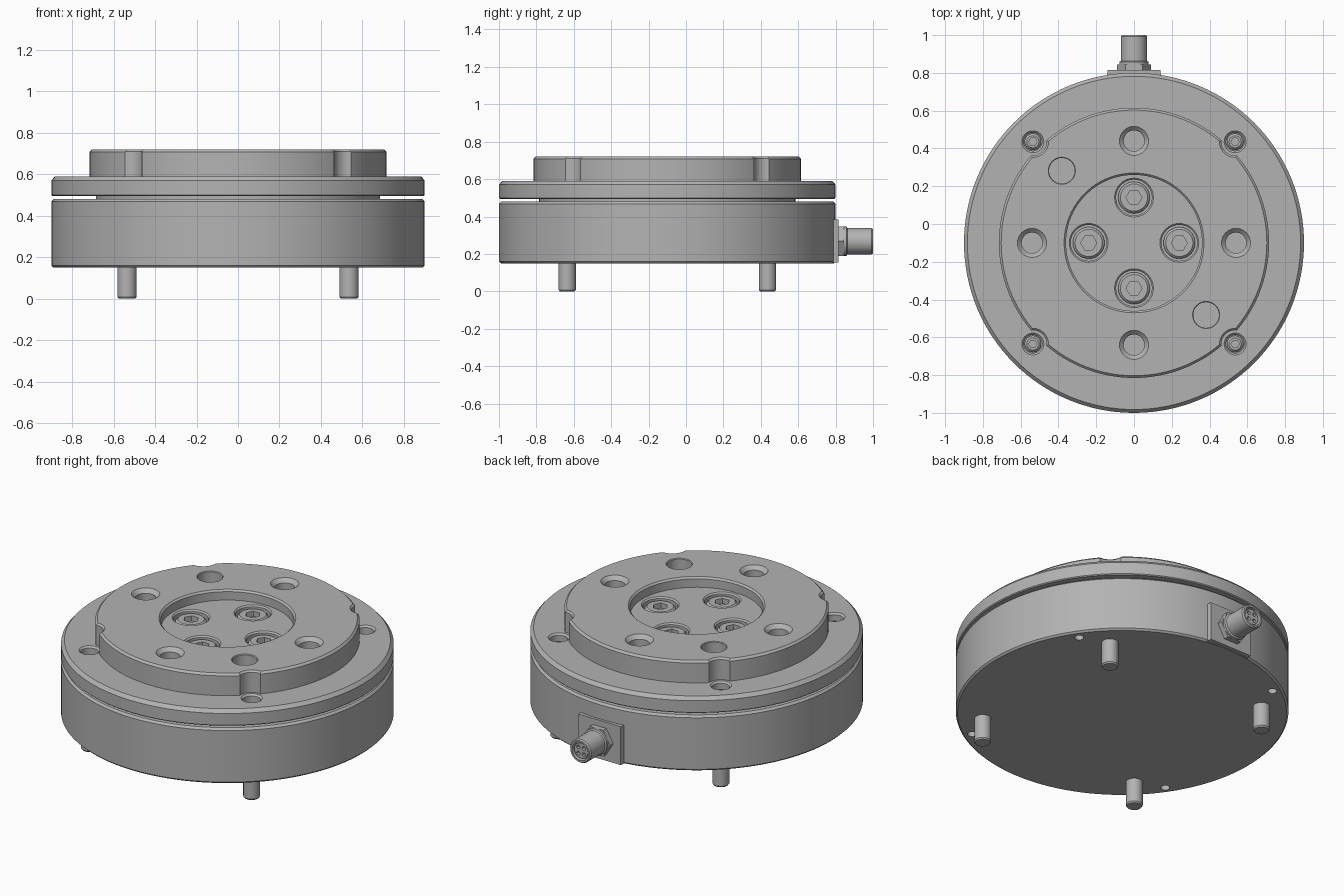
import bpy, bmesh
from math import pi, sin, cos, radians
from mathutils import Matrix, Vector

old = bpy.data.objects.get("Cube")
if old:
    bpy.data.objects.remove(old, do_unlink=True)

CY = -0.1                      # disc axis in y
grey = bpy.data.materials.new("machined grey")
grey.use_nodes = True
grey.diffuse_color = (0.45, 0.45, 0.45, 1)
grey.node_tree.nodes["Principled BSDF"].inputs["Base Color"].default_value = (0.45, 0.45, 0.45, 1)
TO_BACK = Matrix.Rotation(-pi / 2, 4, 'X')   # turns a z axis into +y


def finish(name, bm):
    me = bpy.data.meshes.new(name)
    bm.to_mesh(me)
    bm.free()
    me.materials.append(grey)
    ob = bpy.data.objects.new(name, me)
    bpy.context.collection.objects.link(ob)
    return ob


def lathe(name, profile, at=(0, 0, 0), n=32, turn=None):
    """Closed solid turned from (radius, height) pairs; ends are joined to the axis."""
    bm = bmesh.new()
    pts = [(0, profile[0][1])] + list(profile) + [(0, profile[-1][1])]
    vs = [bm.verts.new((r, 0, z)) for r, z in pts]
    es = [bm.edges.new(p) for p in zip(vs, vs[1:])]
    bmesh.ops.spin(bm, geom=vs + es, cent=(0, 0, 0), axis=(0, 0, 1),
                   angle=2 * pi, steps=n, use_merge=True)
    bmesh.ops.remove_doubles(bm, verts=bm.verts, dist=1e-5)
    bmesh.ops.recalc_face_normals(bm, faces=bm.faces)
    bm.transform(Matrix.Translation(at) @ (turn or Matrix()))
    return finish(name, bm)


def select_only(ob):
    bpy.ops.object.select_all(action='DESELECT')
    ob.select_set(True)
    bpy.context.view_layer.objects.active = ob


def cut(ob, cutter):
    """Subtract a cutter and discard it."""
    cutter.hide_render = True
    select_only(ob)
    mod = ob.modifiers.new("cut", 'BOOLEAN')
    mod.operation, mod.solver, mod.object = 'DIFFERENCE', 'EXACT', cutter
    bpy.ops.object.modifier_apply(modifier=mod.name)
    bpy.data.objects.remove(cutter, do_unlink=True)


def hole(ob, x, y, r, top, depth, flare=0.0, n=32):
    """Blind hole with an optional chamfered mouth."""
    prof = [(r, top - depth), (r, top - flare), (r + flare, top), (r + flare, top + 0.1)]
    if not flare:
        prof = [(r, top - depth), (r, top + 0.1)]
    cut(ob, lathe("cutter", prof, (x, y, 0), n))


def around(radius, start, count=4):
    for i in range(count):
        a = radians(start) + 2 * pi * i / count
        yield radius * cos(a), CY + radius * sin(a)


def screw(name, x, y, r, bottom, top):
    """Socket head with a bevelled rim and a hexagonal socket."""
    ob = lathe(name, [(r, bottom), (r, top - 0.012), (r - 0.012, top)], (x, y, 0))
    hole(ob, x, y, r * 0.5, top, 0.03, n=6)
    return ob


corners = list(around(0.757, 45))
axis = (0, CY, 0)

# Lower housing with small holes in its underside
base = lathe("base_housing", [(0.89, 0.15), (0.9, 0.16), (0.9, 0.468), (0.888, 0.48)], axis, 128)
for x, y in around(0.845, 34):
    cut(base, lathe("cutter", [(0.025, 0.1), (0.025, 0.18)], (x, y, 0), 20))

# Narrow spacer that leaves the dark gap
lathe("gap_spacer", [(0.685, 0.475), (0.685, 0.5)], axis, 96)

# Upper plate with counterbored corner holes
plate = lathe("upper_plate", [(0.895, 0.495), (0.9, 0.5), (0.9, 0.57), (0.882, 0.59)], axis, 128)
for x, y in corners:
    hole(plate, x, y, 0.048, 0.59, 0.08, 0.01)

# Raised hub: centre recess, edge notches, bolt and dowel holes
hub = lathe("raised_hub", [(0.715, 0.59), (0.715, 0.708), (0.703, 0.72)], axis, 128)
hole(hub, 0, CY, 0.36, 0.72, 0.06, 0.01, 96)
for x, y in corners:
    cut(hub, lathe("cutter", [(0.073, 0.5), (0.073, 0.71), (0.083, 0.72), (0.083, 0.8)], (x, y, 0)))
for x, y in around(0.54, 0):
    hole(hub, x, y, 0.055, 0.72, 0.1, 0.022)
for x, y in around(0.54, 135, 2):
    hole(hub, x, y, 0.068, 0.72, 0.1, 0.004)
for x, y in around(0.24, 0):
    hole(hub, x, y, 0.095, 0.66, 0.045, 0.008)

# Screws in the recess and corners, and the legs below them
for i, (x, y) in enumerate(around(0.24, 0)):
    screw(f"centre_screw_{i + 1}", x, y, 0.084, 0.61, 0.65)
for i, (x, y) in enumerate(corners):
    screw(f"corner_screw_{i + 1}", x, y, 0.044, 0.505, 0.55)
    lathe(f"leg_pin_{i + 1}", [(0.04, 0), (0.046, 0.008), (0.046, 0.16)], (x, y, 0), 24)

# Flat mounting pad on the back of the housing
bm = bmesh.new()
bmesh.ops.create_cube(bm, size=1)
bm.transform(Matrix.Translation((0, 0.757, 0.268)) @ Matrix.Diagonal((0.31, 0.116, 0.23, 1)))
for v in bm.verts:
    if v.co.y > 0.8:
        v.co.x *= 0.9
finish("connector_pad", bm)

# Round cable connector: hex nut, collar, open barrel and contact insert
at = Vector((0, 0, 0.268))
lathe("connector_nut", [(0.09, 0.81), (0.09, 0.845)], at, 6, TO_BACK)
lathe("connector_collar", [(0.078, 0.84), (0.078, 0.858), (0.066, 0.866)], at, 32, TO_BACK)
barrel = lathe("connector_barrel", [(0.07, 0.85), (0.07, 0.992), (0.064, 1)], at, 32, TO_BACK)
cut(barrel, lathe("cutter", [(0.054, 0.965), (0.054, 1.1)], at, 32, TO_BACK))
insert = lathe("connector_insert", [(0.045, 0.96), (0.045, 0.99)], at, 32, TO_BACK)
for i in range(4):
    a = pi / 4 + i * pi / 2
    spot = at + Vector((0.026 * cos(a), 0, 0.026 * sin(a)))
    cut(insert, lathe("cutter", [(0.011, 0.968), (0.011, 1.1)], spot, 12, TO_BACK))

# Smooth round walls, sharp edges
for ob in list(bpy.context.scene.objects):
    if ob.type == 'MESH' and ob.data.materials and ob.data.materials[0] == grey:
        select_only(ob)
        bpy.ops.object.shade_smooth_by_angle(angle=radians(30))
